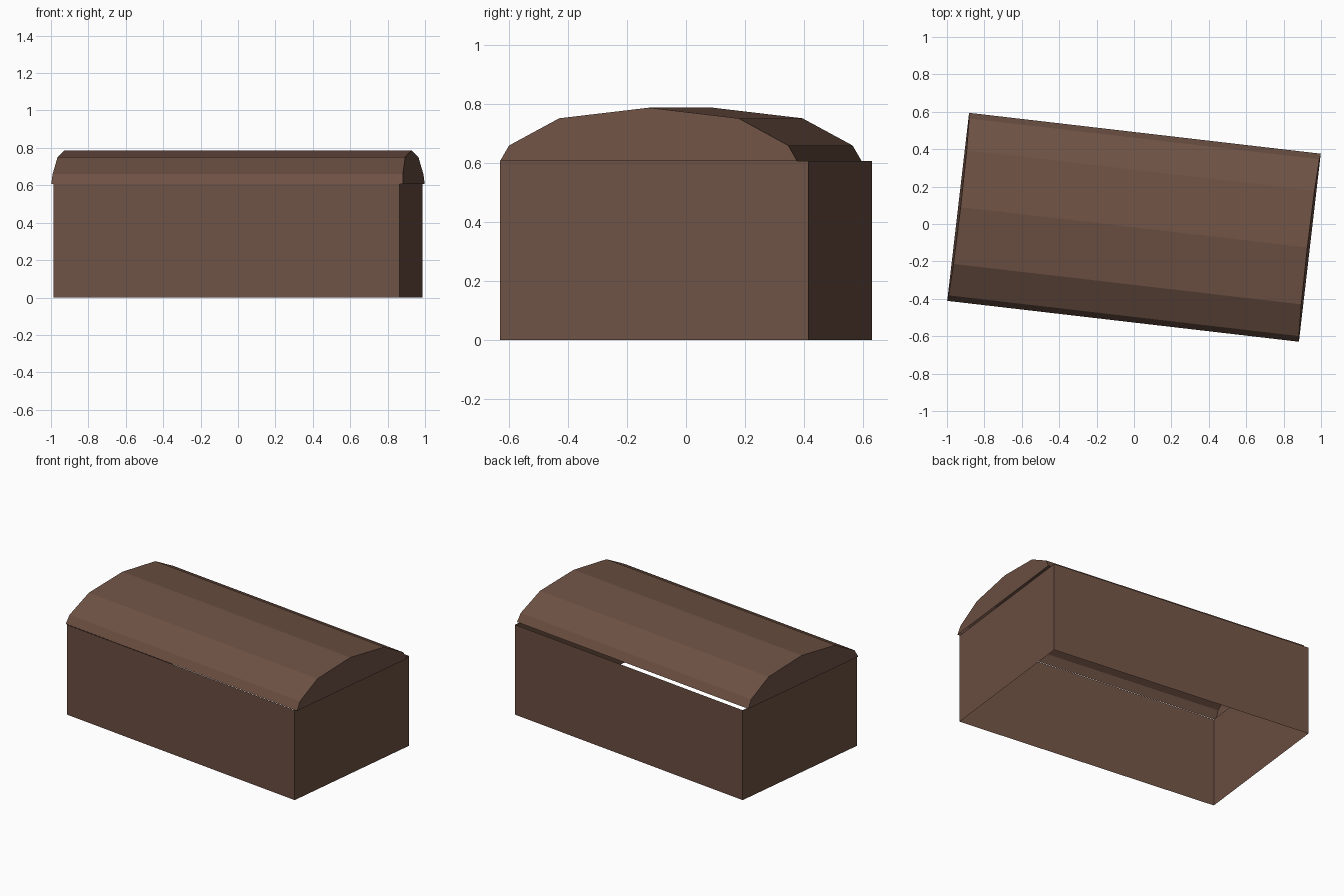
import bpy, bmesh, math

if "Cube" in bpy.data.objects:
    bpy.data.objects.remove(bpy.data.objects["Cube"])

TURN = -math.radians(6.63)   # whole chest is turned slightly about z
RIM = 0.607                  # height where lid meets walls

wood = bpy.data.materials.new("brown wood")
wood.diffuse_color = (0.155, 0.082, 0.057, 1)
wood.use_nodes = True
wood.node_tree.nodes["Principled BSDF"].inputs["Base Color"].default_value = wood.diffuse_color


def make_object(name, bm, location):
    mesh = bpy.data.meshes.new(name)
    bm.normal_update()
    bm.to_mesh(mesh)
    bm.free()
    mesh.materials.append(wood)
    obj = bpy.data.objects.new(name, mesh)
    obj.location = location
    obj.rotation_euler.z = TURN
    bpy.context.collection.objects.link(obj)
    return obj


# Chest body: four thin walls, open above and below
bm = bmesh.new()
bmesh.ops.create_cube(bm, size=1)
bmesh.ops.scale(bm, verts=bm.verts, vec=(1.862, 1.052, RIM))
bmesh.ops.delete(bm, geom=[f for f in bm.faces if abs(f.normal.z) > 0.9],
                 context='FACES_ONLY')
make_object("chest_walls", bm, (0, 0, RIM / 2))

# Domed lid: half profile mirrored, open underneath, ends leaning slightly in
half = [(0.506, 0.0), (0.476, 0.052), (0.306, 0.144)]
profile = [(-y, z) for y, z in half] + [(0, 0.18)] + [(y, z) for y, z in reversed(half)]
bm = bmesh.new()
left, right = [[bm.verts.new((s * (0.9465 - 0.075 * z), y, z)) for y, z in profile]
               for s in (-1, 1)]
for i in range(len(profile) - 1):
    bm.faces.new((left[i], right[i], right[i + 1], left[i + 1]))
bm.faces.new(right[::-1])
bm.faces.new(left)
bmesh.ops.recalc_face_normals(bm, faces=bm.faces)
# make sure the dome faces outward
bm.normal_update()
if max(bm.faces, key=lambda f: f.calc_center_median().z).normal.z < 0:
    bmesh.ops.reverse_faces(bm, faces=bm.faces)
make_object("domed_lid", bm, (0, -0.0175, RIM))
